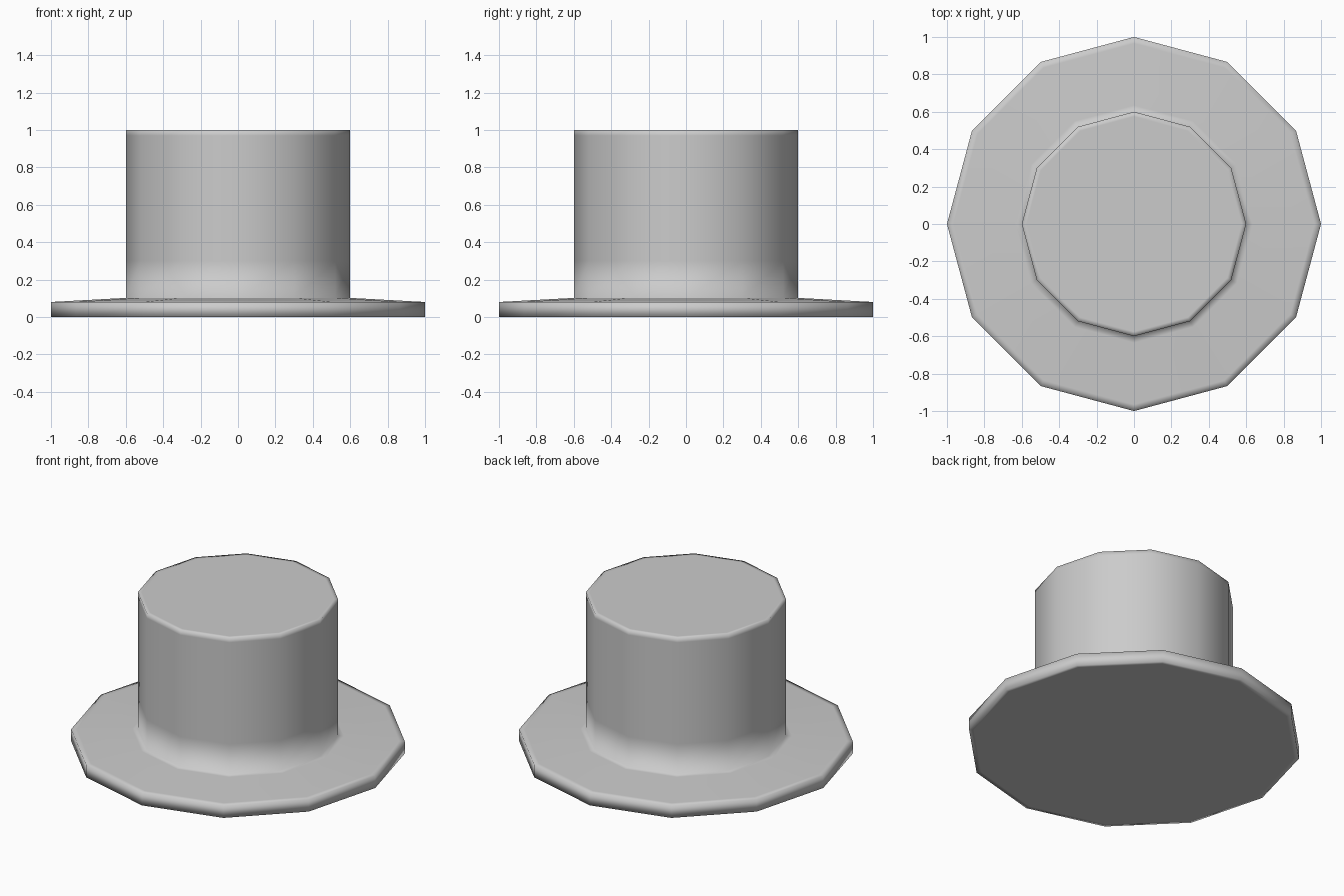
import bpy, bmesh
from math import cos, sin, pi

if "Cube" in bpy.data.objects:
    bpy.data.objects.remove(bpy.data.objects["Cube"])

SIDES = 12


def lathe(name, profile):
    """Revolve (radius, z) points, bottom to top, into a closed 12-sided solid."""
    bm = bmesh.new()
    rings = []
    for r, z in profile:
        rings.append([bm.verts.new((r * cos(2 * pi * i / SIDES),
                                    r * sin(2 * pi * i / SIDES), z))
                      for i in range(SIDES)])
    for a, b in zip(rings, rings[1:]):
        for i in range(SIDES):
            j = (i + 1) % SIDES
            bm.faces.new((a[i], a[j], b[j], b[i]))
    bm.faces.new(rings[0][::-1])
    bm.faces.new(rings[-1])
    for f in bm.faces:
        f.smooth = True
    mesh = bpy.data.meshes.new(name)
    bm.to_mesh(mesh)
    bm.free()
    obj = bpy.data.objects.new(name, mesh)
    bpy.context.collection.objects.link(obj)
    return obj


# Brim and crown in one skin, with support loops that soften the edges
lathe("top_hat", [
    (0.97, 0.0), (1.0, 0.0),        # underside and rim
    (1.0, 0.08), (0.965, 0.082),    # rim top
    (0.635, 0.10), (0.60, 0.102),   # brim slope up to the crown
    (0.60, 0.30),                   # crown wall
    (0.60, 0.97), (0.60, 1.0),      # crown top edge
    (0.575, 1.0),                   # flat crown top
])
